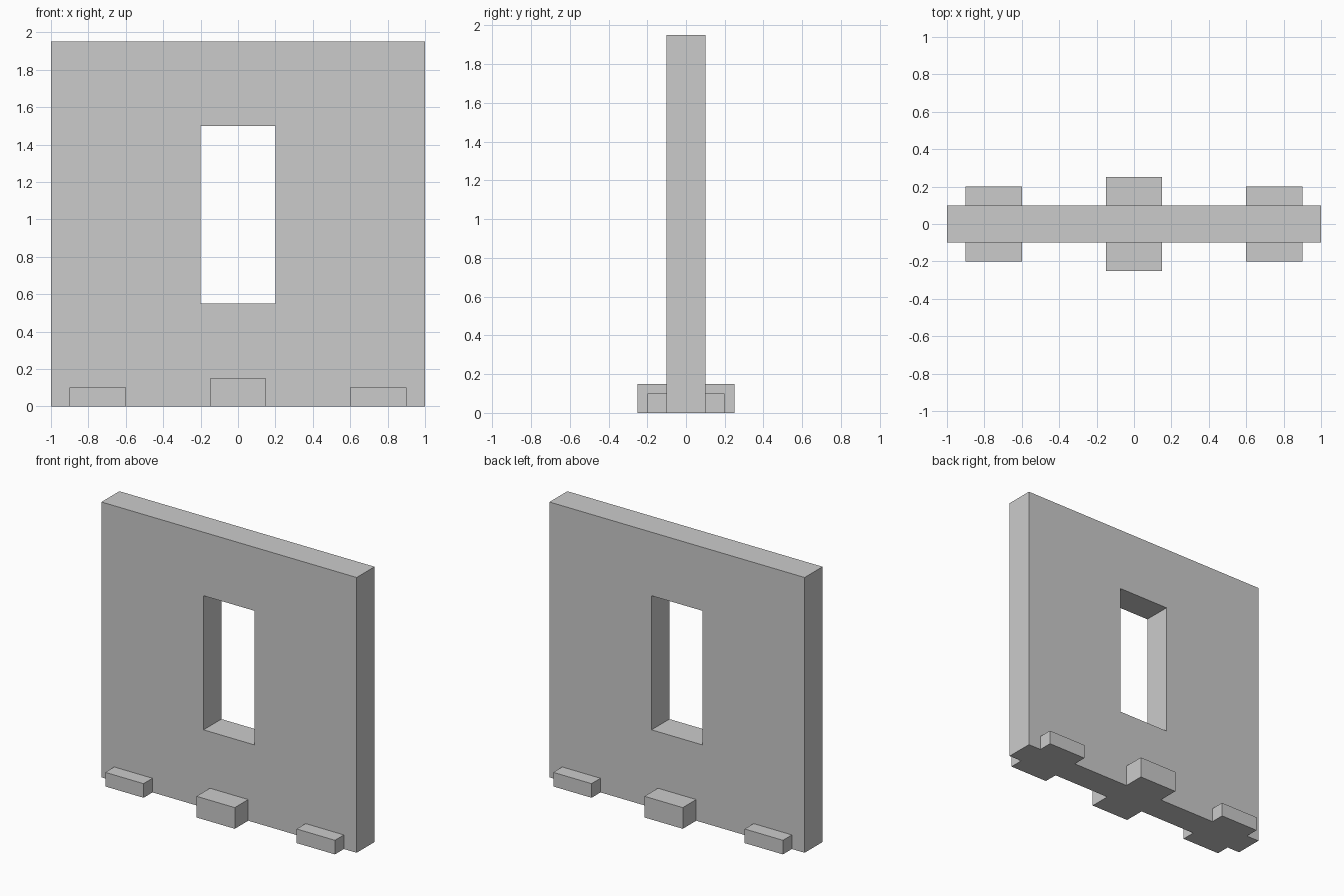
import bpy

if "Cube" in bpy.data.objects:
    bpy.data.objects.remove(bpy.data.objects["Cube"])


def box(name, x, y, z):
    """Box spanning the (min, max) ranges x, y and z."""
    bpy.ops.mesh.primitive_cube_add(size=1, location=[sum(r) / 2 for r in (x, y, z)])
    ob = bpy.context.object
    ob.name = name
    ob.scale = [r[1] - r[0] for r in (x, y, z)]
    bpy.ops.object.transform_apply(location=False, rotation=False, scale=True)
    return ob


def combine(target, tool, operation):
    """Apply a boolean to the target and discard the tool."""
    mod = target.modifiers.new(operation.title(), 'BOOLEAN')
    mod.operation = operation
    mod.solver = 'EXACT'
    mod.object = tool
    bpy.context.view_layer.objects.active = target
    bpy.ops.object.modifier_apply(modifier=mod.name)
    bpy.data.objects.remove(tool, do_unlink=True)


# Upright wall panel
wall = box("window_wall", (-1, 1), (-0.1, 0.1), (0, 1.95))

# Window opening, cut right through
opening = box("opening_cutter", (-0.2, 0.2), (-0.3, 0.3), (0.55, 1.5))
opening.hide_render = True
combine(wall, opening, 'DIFFERENCE')

# Base blocks crossing the wall: centre x, half depth, height
for cx, depth, height in ((-0.75, 0.2, 0.1), (0, 0.25, 0.15), (0.75, 0.2, 0.1)):
    block = box("base_block", (cx - 0.15, cx + 0.15), (-depth, depth), (0, height))
    combine(wall, block, 'UNION')
